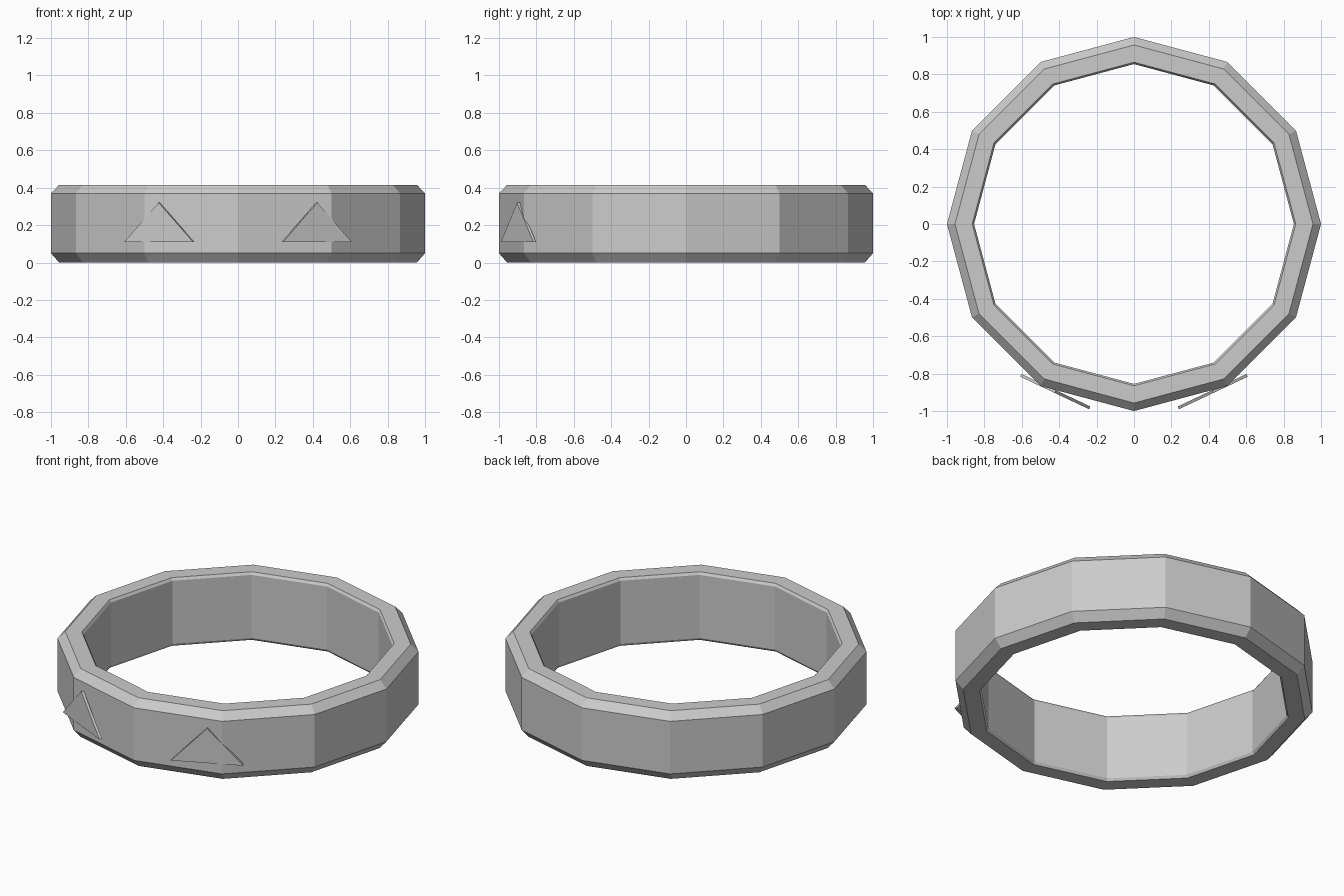
import bpy, bmesh, math
from mathutils import Vector

cube = bpy.data.objects.get("Cube")
if cube:
    bpy.data.objects.remove(cube, do_unlink=True)

grey = bpy.data.materials.new("plain grey")
grey.use_nodes = True
colour = (0.6, 0.6, 0.6, 1)
grey.diffuse_color = colour
grey.node_tree.nodes["Principled BSDF"].inputs["Base Color"].default_value = colour


def add_object(name, bm):
    bmesh.ops.recalc_face_normals(bm, faces=bm.faces)
    mesh = bpy.data.meshes.new(name)
    bm.to_mesh(mesh)
    bm.free()
    mesh.materials.append(grey)
    obj = bpy.data.objects.new(name, mesh)
    bpy.context.collection.objects.link(obj)
    return obj


# Twelve-sided band: chamfered cross-section (radius, height) swept round z
SIDES = 12
profile = [(0.957, 0), (1, 0.05), (1, 0.37), (0.957, 0.415),
           (0.865, 0.415), (0.855, 0.4), (0.855, 0.015), (0.865, 0)]
bm = bmesh.new()
rings = []
for i in range(SIDES):
    a = math.tau * i / SIDES
    rings.append([bm.verts.new((r * math.cos(a), r * math.sin(a), z)) for r, z in profile])
for i, ring in enumerate(rings):
    following = rings[(i + 1) % SIDES]
    for j in range(len(profile)):
        k = (j + 1) % len(profile)
        bm.faces.new((ring[j], following[j], following[k], ring[k]))
add_object("band", bm)

# Thin triangular plates, mirrored on the front
for name, side in (("left_triangle", 1), ("right_triangle", -1)):
    inner = Vector((side * 0.237, -0.983, 0.11))
    outer = Vector((side * 0.605, -0.809, 0.11))
    apex = (inner + outer) / 2
    apex.z = 0.32
    along = (outer - inner).normalized()
    offset = Vector((along.y, -along.x, 0)) * 0.008
    bm = bmesh.new()
    front = [bm.verts.new(p + offset) for p in (inner, outer, apex)]
    back = [bm.verts.new(p - offset) for p in (inner, outer, apex)]
    bm.faces.new(front)
    bm.faces.new(back[::-1])
    for i in range(3):
        k = (i + 1) % 3
        bm.faces.new((front[i], back[i], back[k], front[k]))
    add_object(name, bm)
